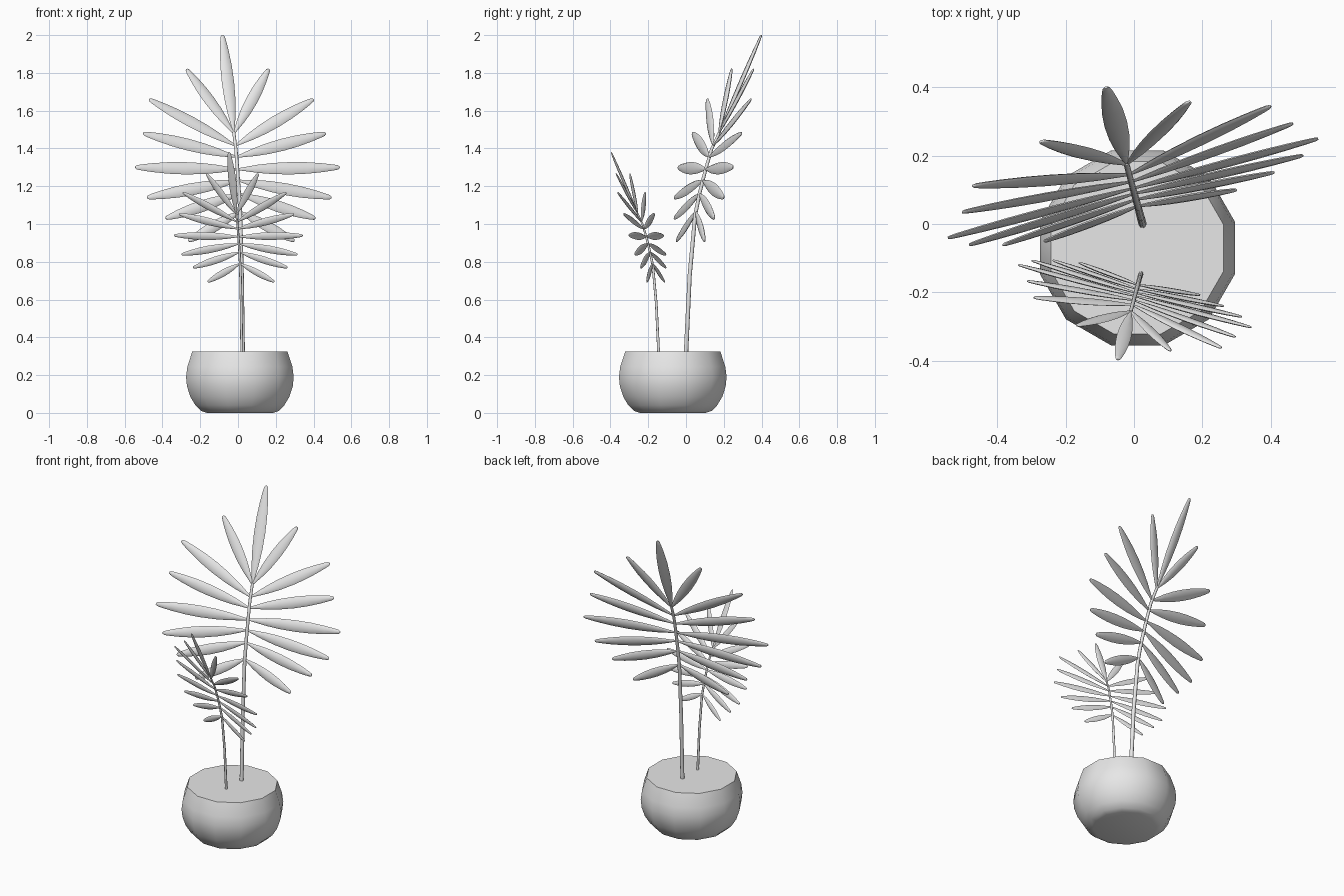
import bpy, bmesh, math
from mathutils import Vector, Matrix

cube = bpy.data.objects.get("Cube")
if cube:
    bpy.data.objects.remove(cube, do_unlink=True)

grey = bpy.data.materials.new("plain grey")
grey.use_nodes = True
COLOUR = (0.8, 0.8, 0.8, 1)
grey.diffuse_color = COLOUR
grey.node_tree.nodes["Principled BSDF"].inputs["Base Color"].default_value = COLOUR


def ring(bm, centre, a, b, sides, offset=0.0):
    """Ellipse of vertices around centre with half axes a and b."""
    step = 2 * math.pi / sides
    return [bm.verts.new(centre + a * math.cos(i * step + offset) + b * math.sin(i * step + offset))
            for i in range(sides)]


def loft(bm, rings):
    """Skin a list of rings and cap both ends."""
    for r, s in zip(rings, rings[1:]):
        for i in range(len(r)):
            j = (i + 1) % len(r)
            bm.faces.new((r[i], r[j], s[j], s[i]))
    bm.faces.new(rings[0][::-1])
    bm.faces.new(rings[-1])


def make_object(name, bm, angle):
    bmesh.ops.recalc_face_normals(bm, faces=bm.faces)
    mesh = bpy.data.meshes.new(name)
    bm.to_mesh(mesh)
    bm.free()
    mesh.materials.append(grey)
    ob = bpy.data.objects.new(name, mesh)
    bpy.context.collection.objects.link(ob)
    bpy.ops.object.select_all(action='DESELECT')
    ob.select_set(True)
    bpy.context.view_layer.objects.active = ob
    bpy.ops.object.shade_smooth_by_angle(angle=math.radians(angle))
    return ob


# Pot: twelve-sided rounded bowl with a flat top
POT_PROFILE = [(0.175, 0), (0.205, 0.01), (0.235, 0.04), (0.262, 0.085), (0.28, 0.14),
               (0.285, 0.19), (0.278, 0.245), (0.252, 0.325)]
bm = bmesh.new()
corner = 1 / math.cos(math.pi / 12)
loft(bm, [ring(bm, Vector((0.01, -0.07, z)), Vector((r * corner, 0, 0)), Vector((0, r * corner, 0)),
               12, math.pi / 12) for r, z in POT_PROFILE])
make_object("pot", bm, 40)

# Frond layout: stem as (lean, height), leaf pairs as (base height, tip position)
STEM = [(0, -0.01), (0.02, 0.4), (0.05, 0.72), (0.075, 0.84), (0.108, 0.965), (0.14, 1.07), (0.185, 1.165)]
PAIRS = [(1.155, (0.225, 0.31, 1.495)), (1.09, (0.45, 0.236, 1.335)), (1.03, (0.5, 0.17, 1.155)),
         (0.965, (0.56, 0.108, 0.975)), (0.905, (0.505, 0.072, 0.815)),
         (0.835, (0.41, 0.046, 0.705)), (0.74, (0.29, 0.025, 0.585))]
TERMINAL = (1.16, (0, 0.413, 1.675))
# Leaf outline: (position along the leaf, width share)
LEAF = [(0, 0.15), (0.08, 0.35), (0.2, 0.66), (0.35, 0.9), (0.52, 1), (0.68, 0.93),
        (0.83, 0.72), (0.94, 0.48), (0.985, 0.34), (1, 0.15)]


def stem_point(h):
    """Point and tangent on the stem at a given height."""
    for (y0, z0), (y1, z1) in zip(STEM, STEM[1:]):
        if h <= z1:
            t = (h - z0) / (z1 - z0)
            return Vector((0, y0 + t * (y1 - y0), h)), Vector((0, y1 - y0, z1 - z0)).normalized()


def add_leaf(bm, base_height, tip):
    base, tangent = stem_point(base_height)
    along = Vector(tip) - base
    normal = Vector((1, 0, 0)).cross(tangent)
    across = normal.cross(along).normalized()
    normal = along.cross(across).normalized()
    half = 0.022 + 0.021 * along.length
    loft(bm, [ring(bm, base + along * t, across * half * w, normal * 0.009 * w ** 0.5, 8)
              for t, w in LEAF])


def build_frond(name, place, turn, scale):
    matrix = (Matrix.Translation(place) @ Matrix.Rotation(math.radians(turn), 4, 'Z')
              @ Matrix.Scale(scale, 4))
    # Stem
    bm = bmesh.new()
    rings = []
    for i, (y, z) in enumerate(STEM):
        r = 0.012 - 0.0006 * i
        rings.append(ring(bm, Vector((0, y, z)), Vector((r, 0, 0)), Vector((0, r, 0)), 8))
    loft(bm, rings)
    bm.transform(matrix)
    make_object(name + "_stem", bm, 50)
    # Leaves, paired left and right, plus one at the end
    bm = bmesh.new()
    add_leaf(bm, *TERMINAL)
    for height, (x, y, z) in PAIRS:
        for side in (-1, 1):
            add_leaf(bm, height, (side * x, y, z))
    bm.transform(matrix)
    make_object(name + "_leaves", bm, 60)


build_frond("large_frond", (0.025, 0, 0.325), 15, 1)
build_frond("small_frond", (0.02, -0.145, 0.325), 165, 0.63)
